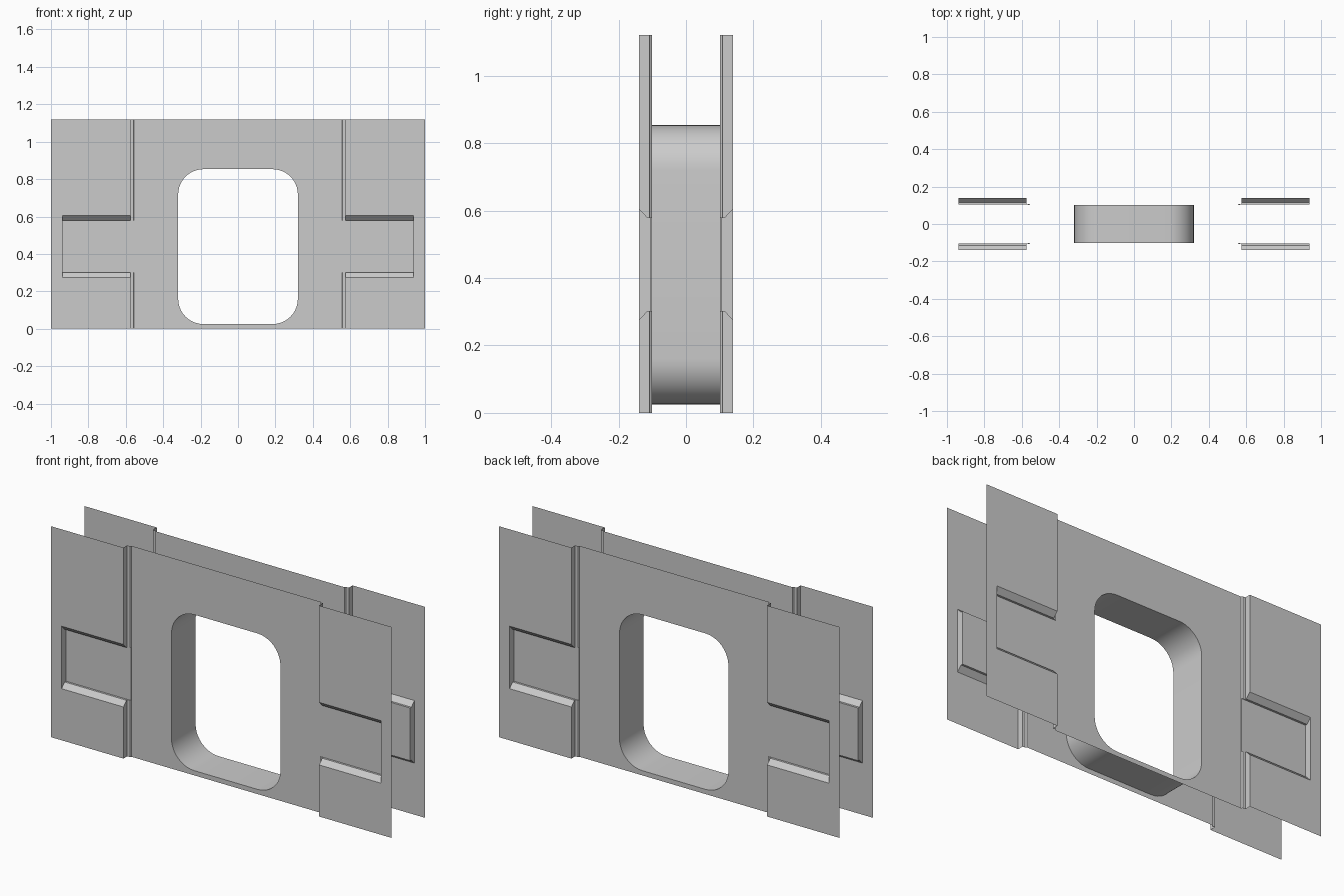
import bpy, bmesh, math
from mathutils import Vector

if "Cube" in bpy.data.objects:
    bpy.data.objects.remove(bpy.data.objects["Cube"])

H = 1.12                                   # wall height
Y_OUT, Y_CH, Y_LEDGE, Y_FLOOR, Y_IN = -0.14, -0.115, -0.108, -0.104, -0.101
X_IN, X_LEDGE, X_STEP, X_REC, X_END = 0.555, 0.56, 0.575, 0.938, 1.0


def build(name, faces, smooth=False):
    """Faces are (points, facing) pairs for one quarter; mirrored in x and y."""
    bm = bmesh.new()
    for pts, facing in faces:
        f = bm.faces.new([bm.verts.new(p) for p in pts])
        f.normal_update()
        if f.normal.dot(Vector(facing)) < 0:
            f.normal_flip()
    bmesh.ops.remove_doubles(bm, verts=bm.verts, dist=1e-5)
    me = bpy.data.meshes.new(name)
    bm.to_mesh(me)
    bm.free()
    ob = bpy.data.objects.new(name, me)
    bpy.context.collection.objects.link(ob)
    mod = ob.modifiers.new("Mirror", "MIRROR")
    mod.use_axis = (True, True, False)
    mod.merge_threshold = 0.0001
    if smooth:
        bpy.ops.object.select_all(action="DESELECT")
        ob.select_set(True)
        bpy.context.view_layer.objects.active = ob
        bpy.ops.object.shade_smooth_by_angle(angle=math.radians(30))
    return ob


def in_xz(pts, y):
    return [(x, y, z) for x, z in pts]


def in_yz(pts, x):
    return [(x, y, z) for y, z in pts]


# Half outline of the rounded window opening
W, Z0, Z1, R, N = 0.32, 0.025, 0.853, 0.135, 10
window = [(0, Z1)]
for cz, start in ((Z1 - R, 90), (Z0 + R, 0)):
    for i in range(N + 1):
        a = math.radians(start - 90 * i / N)
        window.append((W - R + R * math.cos(a), cz + R * math.sin(a)))
window.append((0, Z0))

# Centre sheet around the window
outline = window + [(0, 0), (X_IN, 0), (X_IN, H), (0, H)]
build("centre_wall", [(in_xz(outline, Y_IN), (0, -1, 0))])

# Window lining between the two sheets
lining = []
for (xa, za), (xb, zb) in zip(window, window[1:]):
    inward = (-(xa + xb) / 2, 0, (Z0 + Z1) / 2 - (za + zb) / 2)
    lining.append(([(xa, Y_IN, za), (xb, Y_IN, zb), (xb, 0, zb), (xa, 0, za)], inward))
build("window_lining", lining, smooth=True)

# Raised side panel with a notch for the recess
LO, LO_IN, HI_IN, HI = 0.274, 0.30, 0.58, 0.606
FRONT, INNER = (0, -1, 0), (-1, 0, 0)
panel = [(in_xz([(X_STEP, 0), (X_END, 0), (X_END, H), (X_STEP, H), (X_STEP, HI),
                 (X_REC, HI), (X_REC, LO), (X_STEP, LO)], Y_OUT), FRONT)]

# Step, narrow ledge and lip beside the panel, below and above the recess
for end, edge, rim, up in ((0, LO_IN, LO, 1), (H, HI_IN, HI, -1)):
    panel.append((in_yz([(Y_OUT, end), (Y_OUT, rim), (Y_CH, edge),
                         (Y_LEDGE, edge), (Y_LEDGE, end)], X_STEP), INNER))
    panel.append((in_xz([(X_LEDGE, end), (X_STEP, end),
                         (X_STEP, edge), (X_LEDGE, edge)], Y_LEDGE), FRONT))
    panel.append(([(X_LEDGE, Y_LEDGE, end), (X_LEDGE, Y_LEDGE, edge),
                   (X_IN, Y_IN, edge), (X_IN, Y_IN, end)], (-1, -1, 0)))
    # Chamfer and short wall along the recess
    panel.append(([(X_STEP, Y_OUT, rim), (X_REC, Y_OUT, rim),
                   (X_REC, Y_CH, edge), (X_STEP, Y_CH, edge)], (0, -1, up)))
    panel.append(([(X_STEP, Y_CH, edge), (X_REC, Y_CH, edge),
                   (X_REC, Y_FLOOR, edge), (X_STEP, Y_FLOOR, edge)], (0, 0, up)))
    panel.append(([(X_STEP, Y_LEDGE, edge), (X_STEP, Y_FLOOR, edge), (X_IN, Y_IN, edge),
                   (X_LEDGE, Y_LEDGE, edge)], (0, 0, up)))

# Recess end wall, floor and its small step to the centre sheet
panel.append((in_yz([(Y_OUT, LO), (Y_CH, LO_IN), (Y_FLOOR, LO_IN), (Y_FLOOR, HI_IN),
                     (Y_CH, HI_IN), (Y_OUT, HI)], X_REC), INNER))
panel.append((in_xz([(X_IN, LO_IN), (X_REC, LO_IN), (X_REC, HI_IN), (X_IN, HI_IN)],
                    Y_FLOOR), FRONT))
panel.append((in_yz([(Y_FLOOR, LO_IN), (Y_IN, LO_IN), (Y_IN, HI_IN), (Y_FLOOR, HI_IN)],
                    X_IN), INNER))
build("side_panels", panel)
